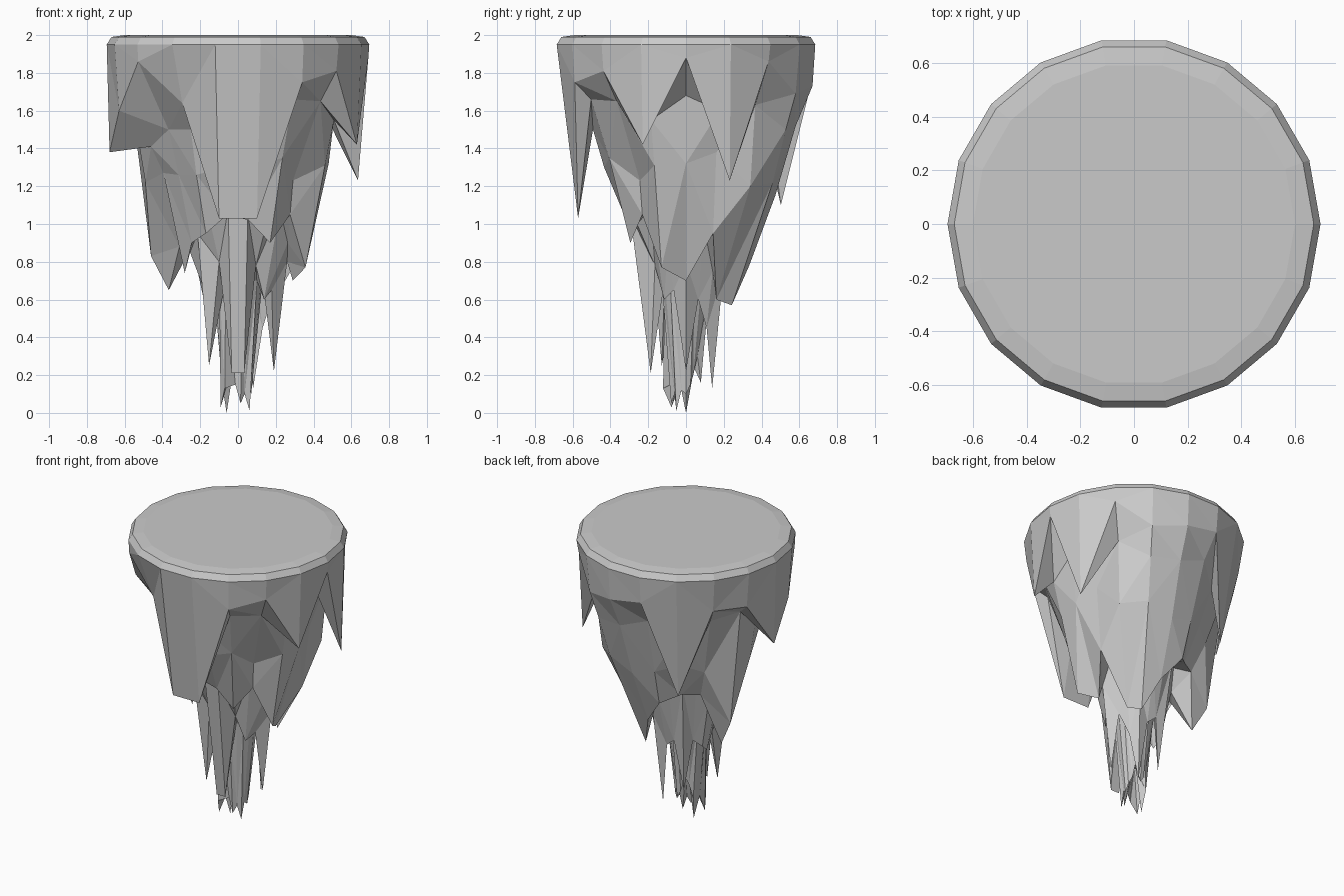
import bpy
import bmesh
from math import cos, sin, radians
from mathutils import Vector

default_cube = bpy.data.objects.get("Cube")
if default_cube:
    bpy.data.objects.remove(default_cube, do_unlink=True)

SIDES = 18
STEP = 360 / SIDES


def make_material(name, color):
    material = bpy.data.materials.new(name)
    material.diffuse_color = color
    material.use_nodes = True
    shader = material.node_tree.nodes["Principled BSDF"]
    shader.inputs["Base Color"].default_value = color
    shader.inputs["Roughness"].default_value = 0.9
    return material


def add_ring(mesh, radii, heights):
    """Add a ring of vertices; plain numbers give a level circle."""
    if not isinstance(radii, list):
        radii = [radii] * SIDES
    if not isinstance(heights, list):
        heights = [heights] * SIDES
    ring = []
    for index, (radius, height) in enumerate(zip(radii, heights)):
        angle = radians(index * STEP)
        ring.append(mesh.verts.new(Vector((radius * cos(angle), radius * sin(angle), height))))
    return ring


def bridge(mesh, upper, lower):
    """Join two rings with a band of faces."""
    for index in range(SIDES):
        following = (index + 1) % SIDES
        mesh.faces.new((upper[index], lower[index], lower[following], upper[following]))


def build_rock(name, rings, material):
    mesh = bmesh.new()
    loops = [add_ring(mesh, radii, heights) for radii, heights in rings]
    for upper, lower in zip(loops, loops[1:]):
        bridge(mesh, upper, lower)
    mesh.faces.new(loops[0])
    mesh.faces.new(list(reversed(loops[-1])))
    # Jagged bands are not planar, so split them into crisp facets
    bmesh.ops.triangulate(mesh, faces=[f for f in mesh.faces if len(f.verts) == 4])
    bmesh.ops.recalc_face_normals(mesh, faces=mesh.faces)
    data = bpy.data.meshes.new(name)
    mesh.to_mesh(data)
    mesh.free()
    data.materials.append(material)
    rock = bpy.data.objects.new(name, data)
    bpy.context.collection.objects.link(rock)
    return rock


stone = make_material("grey stone", (0.59, 0.59, 0.59, 1))

# Outer tier: jagged lower edge, one value per side, counter-clockwise from +x
outer_radii = [.69, .676, .68, .67, .68, .68, .58, .66, .67,
               .68, .67, .69, .59, .58, .58, .68, .68, .67]
outer_edge = [1.88, 1.23, 1.86, 1.69, 1.73, 1.77, 1.1, 1.72, 1.71,
              1.38, 1.6, 1.86, 1.64, 1.03, 1.03, 1.75, 1.81, 1.42]

# Ledge under the outer tier
ledge_radii = [.51, .52, .57, .61, .59, .58, .52, .59, .6,
               .56, .49, .48, .5, .5, .5, .58, .57, .54]
ledge_heights = [1.68, 1.6, 1.63, 1.5, 1.52, 1.6, 1.5, 1.62, 1.65,
                 1.64, 1.41, 1.5, 1.5, 1.5, 1.5, 1.66, 1.65, 1.55]

# Middle tier: flank and jagged lower edge
flank_radii = [.48, .47, .53, .53, .48, .47, .44, .45, .49,
               .49, .42, .41, .44, .44, .44, .47, .38, .49]
flank_heights = [1.32, 1.38, 1.2, 1.22, 1.15, 1.2, 1.25, 1.2, .83,
                 1.22, 1.27, 1.26, 1.26, 1.3, 1.3, 1.35, 1.23, 1.31]
middle_radii = [.29, .42, .25, .28, .34, .4, .34, .36, .39,
                .31, .3, .32, .34, .32, .32, .34, .36, .38]
middle_edge = [.7, .95, .6, .57, .78, .95, 1, 1, .65,
               .88, .74, .9, .95, 1.05, 1.02, .9, 1.05, .77]

# Inner tier: shoulder and jagged lower edge
shoulder_radii = [.26, .27, .22, .23, .25, .26, .26, .25, .25,
                  .25, .27, .28, .29, .3, .3, .3, .29, .28]
shoulder_heights = [.8, 1, .75, .75, .9, 1, 1.03, 1.03, .9,
                    .92, .85, .95, 1, 1.08, 1.05, 1, 1.08, .9]
inner_radii = [.19, .19, .17, .16, .17, .18, .16, .17, .18,
               .16, .17, .2, .2, .19, .19, .19, .18, .19]
inner_edge = [.22, .6, .45, .13, .55, .6, .25, .6, .55,
              .5, .6, .25, .8, .21, .21, .78, .6, .65]

# Core spikes
core_radii = [.07, .07, .06, .07, .08, .08, .07, .07, .08,
              .06, .09, .12, .14, .08, .08, .07, .08, .07]
core_edge = [.1, .15, .2, .3, .16, .2, .3, .25, .15,
             0, .15, .03, .13, .15, .05, .1, .01, .12]

# Bevelled top slab flowing into nested tiers of hanging spikes
build_rock("hanging_rock", [
    (.6, 2), (.67, 1.99), (.695, 1.95),
    (outer_radii, outer_edge),
    (ledge_radii, ledge_heights),
    (flank_radii, flank_heights),
    (middle_radii, middle_edge),
    (shoulder_radii, shoulder_heights),
    (inner_radii, inner_edge),
    (.13, .7),
    (core_radii, core_edge),
    (.015, .3),
], stone)
